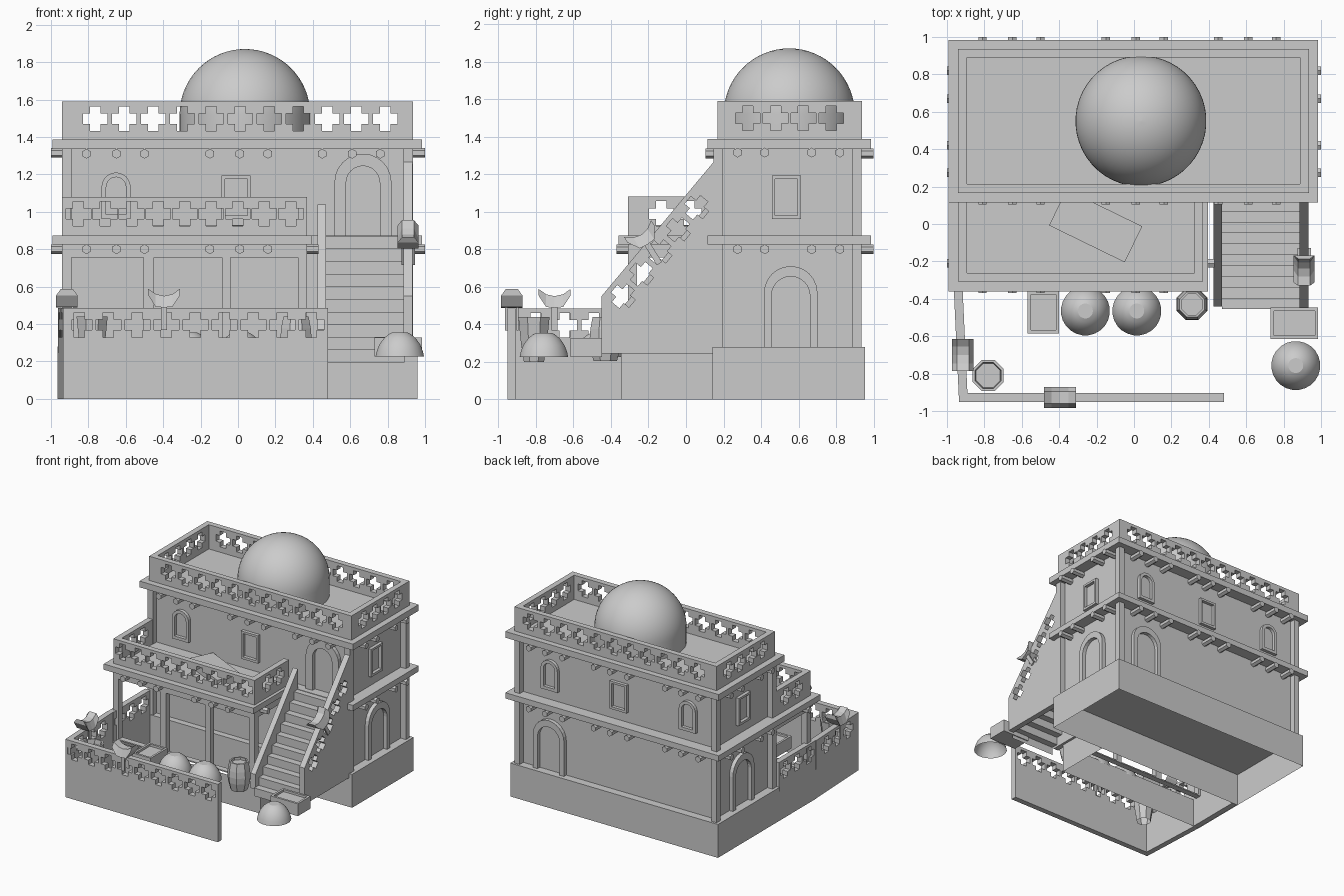
import bpy, bmesh
from math import pi, cos, sin, atan2, radians
from mathutils import Matrix, Vector

if "Cube" in bpy.data.objects:
    bpy.data.objects.remove(bpy.data.objects["Cube"])

def link(name, bm, M=None):
    me = bpy.data.meshes.new(name)
    bmesh.ops.recalc_face_normals(bm, faces=bm.faces)
    bm.to_mesh(me); bm.free()
    ob = bpy.data.objects.new(name, me)
    bpy.context.collection.objects.link(ob)
    if M: ob.matrix_world = M
    return ob

def box(name, x0, x1, y0, y1, z0, z1, open_bottom=False, open_top=False, rot=0):
    bm = bmesh.new()
    bmesh.ops.create_cube(bm, size=1, matrix=Matrix.Diagonal((x1-x0, y1-y0, z1-z0, 1)))
    h = (z1-z0)*.49
    gone = [f for f in bm.faces if (open_bottom and f.calc_center_median().z < -h)
            or (open_top and f.calc_center_median().z > h)]
    bmesh.ops.delete(bm, geom=gone, context='FACES')
    M = Matrix.Translation(((x0+x1)/2, (y0+y1)/2, (z0+z1)/2)) @ Matrix.Rotation(rot, 4, 'Z')
    return link(name, bm, M)

def plate(name, loops, depth, origin, u):
    """Flat plate with holes: loops in (u, z) coordinates, centred thickness."""
    cu = bpy.data.curves.new(name, 'CURVE')
    cu.dimensions, cu.fill_mode, cu.extrude = '2D', 'BOTH', depth/2
    for pts in loops:
        sp = cu.splines.new('POLY')
        sp.points.add(len(pts)-1)
        for p, (a, b) in zip(sp.points, pts): p.co = (a, b, 0, 1)
        sp.use_cyclic_u = True
    tmp = bpy.data.objects.new(name + '_tmp', cu)
    bpy.context.collection.objects.link(tmp)
    dg = bpy.context.evaluated_depsgraph_get()
    bm = bmesh.new()
    bm.from_mesh(bpy.data.meshes.new_from_object(tmp.evaluated_get(dg)))
    bpy.data.objects.remove(tmp)
    bmesh.ops.remove_doubles(bm, verts=bm.verts, dist=1e-5)
    for f in bm.faces: f.smooth = False
    u, v = Vector(u).normalized(), Vector((0, 0, 1))
    M = Matrix((u, v, u.cross(v))).transposed().to_4x4()
    M.translation = Vector(origin)
    return link(name, bm, M)

def rect(a0, a1, b0, b1): return [(a0, b0), (a1, b0), (a1, b1), (a0, b1)]

def cross(a, b, r=.066, t=.028, ang=0):
    q = [(t, t), (t, r), (-t, r), (-t, t), (-r, t), (-r, -t), (-t, -t), (-t, -r),
         (t, -r), (t, -t), (r, -t), (r, t)]
    return [(a + x*cos(ang) - y*sin(ang), b + x*sin(ang) + y*cos(ang)) for x, y in q]

def crossed_wall(name, p, q, z0, z1, zc, n, pitch, t=.047, shift=0):
    """Wall from p to q pierced by a row of n crosses."""
    p, q = Vector((*p, 0)), Vector((*q, 0))
    L = (q-p).length
    holes = [cross(L/2 + shift + (i-(n-1)/2)*pitch, zc) for i in range(n)]
    return plate(name, [rect(0, L, z0, z1)] + holes, t, p, q-p)

def arch(w, z0, z1, n=12):
    r = w/2
    return [(-r, z0)] + [(-r*cos(pi*i/n), z1-r+r*sin(pi*i/n)) for i in range(n+1)] + [(r, z0)]

def cyl(name, p, q, r, n):
    p, q = Vector(p), Vector(q)
    bm = bmesh.new()
    bmesh.ops.create_cone(bm, cap_ends=True, segments=n, radius1=r, radius2=r, depth=(q-p).length)
    return link(name, bm, Matrix.Translation((p+q)/2) @ (q-p).to_track_quat('Z', 'Y').to_matrix().to_4x4())

def lathe(name, prof, loc, n, smooth=False):
    bm = bmesh.new()
    rings = [[bm.verts.new((r*cos(2*pi*(i+.5)/n), r*sin(2*pi*(i+.5)/n), z)) for i in range(n)] for r, z in prof]
    for A, B in zip(rings, rings[1:]):
        for i in range(n): bm.faces.new((A[i], A[(i+1) % n], B[(i+1) % n], B[i]))
    bm.faces.new(rings[-1])
    ob = link(name, bm, Matrix.Translation(loc))
    if smooth:
        for f in ob.data.polygons: f.use_smooth = len(f.vertices) == 4
    return ob

# Main block: hollow plinths, inset walls, corner posts, cornices
box('plinth', -.965, .96, .14, .955, 0, .28, True)
box('porch_plinth', -.965, .45, -.345, .14, 0, .245, True, True)
box('main_walls', -.893, .888, .193, .888, .28, 1.335)
for x in (-.94, .886):
    for y in (.147, .886):
        box('corner_post', x, x+.05, y, y+.05, .28, 1.335)
box('upper_cornice', -.993, .985, .115, .985, 1.335, 1.387)
box('middle_cornice', -.993, .985, .115, .985, .826, .874)
box('terrace_slab', -.993, .395, -.36, .15, .826, .874)

# Roof parapet
for s, y in (('front', .19), ('back', .913)):
    crossed_wall('roof_parapet_' + s, (-.94, y), (.935, y), 1.385, 1.59, 1.498, 11, .155, shift=.015)
for s, x in (('left', -.917), ('right', .911)):
    crossed_wall('roof_parapet_' + s, (x, .213), (x, .89), 1.385, 1.59, 1.498, 4, .148)

# Dome with a short drum
prof = [(.35, 1.385)] + [(.35*cos(a*pi/32), 1.52+.35*sin(a*pi/32)) for a in range(16)] + [(.003, 1.87)]
lathe('dome', prof, (.037, .55, 0), 48, True)

# Terrace parapet
crossed_wall('terrace_parapet_front', (-.94, -.285), (.37, -.285), .874, 1.08, .99, 9, .142)
for s, x in (('left', -.917), ('right', .346)):
    crossed_wall('terrace_parapet_' + s, (x, -.262), (x, .147), .874, 1.08, .99, 2, .148)
box('terrace_mat', -.43, .02, -.117, .097, .874, .93, rot=radians(-26))

# Porch frame with three bays
bays = [rect(a, b, .25, .755) for a, b in ((-.89, -.505), (-.45, -.085), (-.04, .32))]
plate('porch_frame', [rect(-.94, .37, .24, .826)] + bays, .05, (0, -.285, 0), (1, 0, 0))
for s, x in (('left', -.915), ('right', .345)):
    box('porch_side_lintel_' + s, x-.024, x+.024, -.26, .15, .755, .826)

# Protruding roof beams
for i, x in enumerate((-.81, -.65, -.5, -.15, .01, .16, .45, .61, .76)):
    cyl('upper_beam', (x, .105, 1.31), (x, 1.0, 1.31), .026, 6)
    cyl('middle_beam', (x, -.37 if i < 6 else .2, .8), (x, 1.0, .8), .026, 6)
for y in (.275, .42, .67, .82):
    for z in (1.315, .8):
        cyl('side_beam', (-1, y, z), (1, y, z), .026, 6)
cyl('porch_side_beam', (-1, -.21, .8), (.43, -.21, .8), .026, 6)

# Door and window frames
sides = {'front': ((1, 0, 0), lambda a: (a, .19, 0)), 'back': ((-1, 0, 0), lambda a: (a, .89, 0)),
         'right': ((0, 1, 0), lambda a: (.89, a, 0)), 'left': ((0, -1, 0), lambda a: (-.895, a, 0))}
def door(side, a, z0, z1, w, wi, hi):
    u, at = sides[side]
    plate(side + '_door_frame', [arch(w, z0, z1) + arch(wi, z0, hi)[::-1]], .06, at(a), u)
def arched_window(side, a):
    u, at = sides[side]
    plate(side + '_arched_window', [arch(.155, .96, 1.21), arch(.105, .985, 1.185)], .05, at(a), u)
def square_window(side, a):
    u, at = sides[side]
    plate(side + '_square_window', [rect(-.078, .078, .96, 1.193), rect(-.06, .06, .98, 1.175)], .05, at(a), u)
door('front', .668, .87, 1.31, .305, .18, 1.245)
door('back', .63, .28, .71, .285, .205, .655)
for s in ('left', 'right'):
    door(s, .558, .28, .71, .285, .205, .655)
    square_window(s, .535)
for s, xs in (('front', (-.652,)), ('back', (-.65, .63))):
    for x in xs: arched_window(s, x)
    square_window(s, -.01)

# Stairs: open ribbon of risers and treads
bm = bmesh.new()
pts = [(-.455, .195)]
for i in range(10):
    y, z = pts[-1]
    pts += [(y, z+.0675), (y+.058, z+.0675)]
rows = [[bm.verts.new((x, y, z)) for x in (.47, .89)] for y, z in pts]
for A, B in zip(rows, rows[1:]): bm.faces.new((A[0], A[1], B[1], B[0]))
link('stairs', bm)

# Stair side walls; the outer one is pierced along the slope
slope = atan2(.715, .595)
holes = [cross(-.335+.098*i, .55+.118*i, .062, .026, slope) for i in range(5)]
plate('outer_stair_wall', [[(-.45, .245), (.147, .245), (.147, 1.265), (-.45, .55)]] + holes,
      .048, (.909, 0, 0), (0, 1, 0))
plate('inner_stair_wall', [[(-.44, .245), (.12, .245), (.12, 1.04), (-.44, .37)]],
      .045, (.448, 0, 0), (0, 1, 0))

# Courtyard walls
crossed_wall('court_wall_front', (-.935, -.928), (.48, -.928), 0, .485, .395, 9, .155)
crossed_wall('court_wall_left', (-.94, -.345), (-.912, -.948), 0, .485, .395, 3, .155)
crossed_wall('porch_wall_left', (-.935, -.345), (-.935, .14), 0, .485, .395, 3, .155)

# Saddle-shaped cushions draped over the walls
def saddle(loc, yaw, tilt=0):
    bm = bmesh.new()
    rings = []
    for a, top, bot in ((-.085, .1, .065), (-.045, .072, .004), (0, .062, 0), (.045, .072, .004), (.085, .1, .065)):
        rings.append([bm.verts.new(v) for v in ((a, -.057, bot), (a, .057, bot), (a, .032, top), (a, -.032, top))])
    for A, B in zip(rings, rings[1:]):
        for i in range(4): bm.faces.new((A[i], A[(i+1) % 4], B[(i+1) % 4], B[i]))
    bm.faces.new(rings[0]); bm.faces.new(rings[-1])
    for s in (-1, 1):
        bmesh.ops.create_cube(bm, size=1, matrix=Matrix.Translation((0, s*.03, -.05)) @ Matrix.Diagonal((.032, .012, .14, 1)))
    link('saddle', bm, Matrix.Translation(loc) @ Matrix.Rotation(yaw, 4, 'Z') @ Matrix.Rotation(-tilt, 4, 'Y'))
saddle((-.395, -.928, .488), 0)
saddle((-.915, -.7, .488), pi/2)
saddle((.909, -.205, .825), pi/2, radians(32))

# Mounds, crates and barrels
mound = [(.131, 0), (.124, .03), (.11, .065), (.085, .1), (.06, .12), (.04, .13)]
for x, y in ((-.26, -.465), (.015, -.465), (.865, -.757)):
    lathe('mound', mound, (x, y, .225), 24, True)
def crate(x0, x1, y0, y1):
    box('crate', x0, x1, y0, y1, .225, .31)
    rims = ((x0, x0+.018, y0, y1), (x1-.018, x1, y0, y1), (x0, x1, y0, y0+.018), (x0, x1, y1-.018, y1))
    for a, b, c, d in rims: box('crate_rim', a, b, c, d, .31, .328)
crate(-.57, -.4, -.585, -.36)
crate(.73, .985, -.615, -.447)
barrel = [(.068, 0), (.086, .07), (.09, .12), (.086, .17), (.073, .235), (.06, .235), (.06, .215)]
lathe('barrel', barrel, (.31, -.43, .205), 8)
lathe('basket', [(.058, 0), (.075, .1), (.09, .24), (.075, .24), (.07, .2)], (-.78, -.81, .2), 8)
